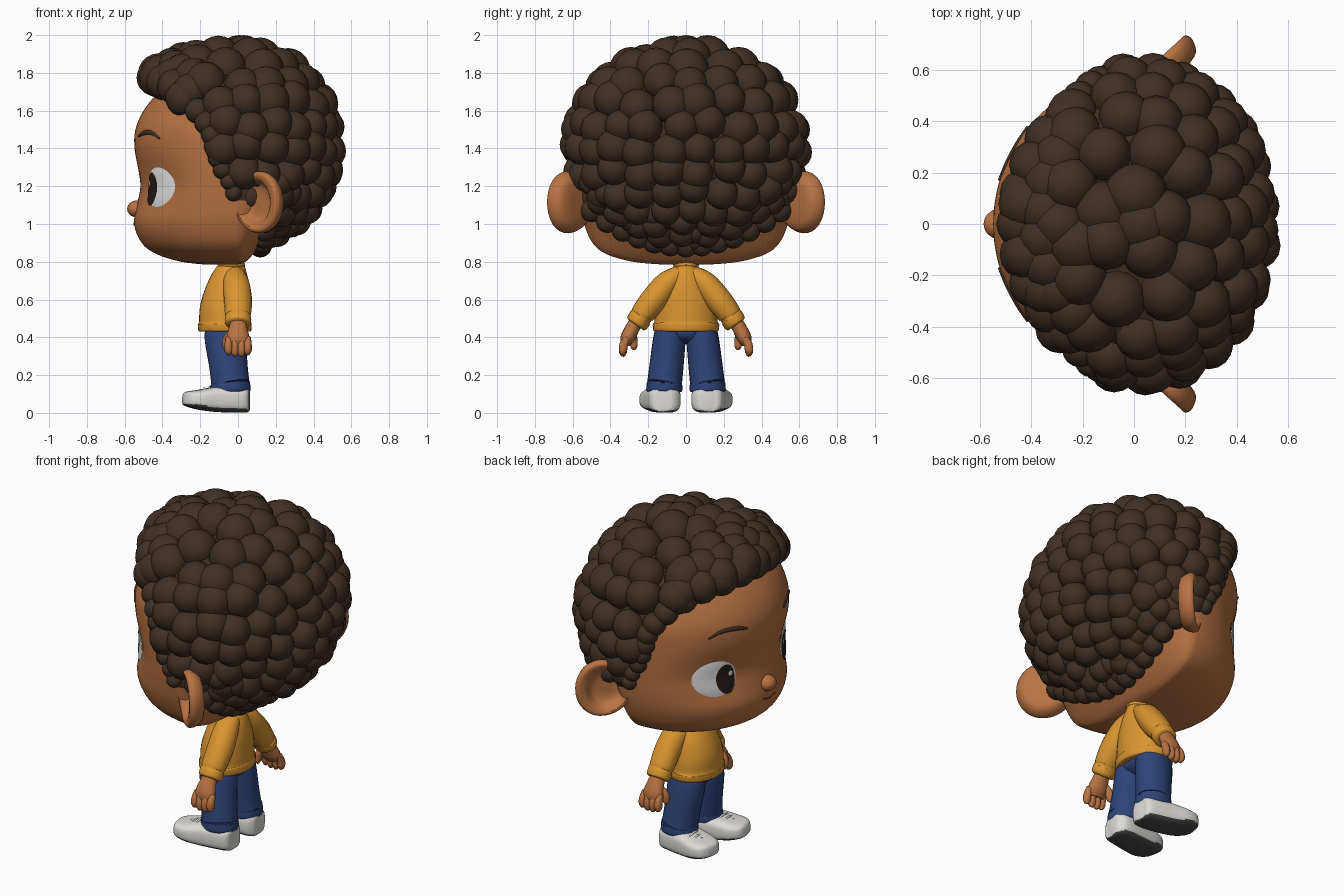
import bpy, math, random
from mathutils import Vector

random.seed(4)
if "Cube" in bpy.data.objects:
    bpy.data.objects.remove(bpy.data.objects["Cube"])


def material(name, rgb):
    m = bpy.data.materials.new(name)
    m.use_nodes = True
    m.diffuse_color = (*rgb, 1)
    m.node_tree.nodes["Principled BSDF"].inputs["Base Color"].default_value = (*rgb, 1)
    return m


HAIR = material("dark brown hair", (.050, .029, .018))
SKIN = material("warm brown skin", (.48, .17, .056))
SHIRT = material("mustard shirt", (.70, .30, .03))
JEANS = material("denim blue", (.027, .058, .19))
SHOE = material("off white shoe", (.72, .71, .67))
SOLE = material("dark grey sole", (.06, .065, .06))
WHITE = material("eye white", (.95, .96, .95))
IRIS = material("dark iris", (.022, .012, .009))
LIP = material("mouth brown", (.18, .05, .025))


def build(name, verts, faces, *mats, rule=None):
    me = bpy.data.meshes.new(name)
    me.from_pydata([tuple(v) for v in verts], [], faces)
    for m in mats:
        me.materials.append(m)
    ob = bpy.data.objects.new(name, me)
    bpy.context.collection.objects.link(ob)
    bpy.context.view_layer.objects.active = ob
    ob.select_set(True)
    bpy.ops.object.mode_set(mode='EDIT')
    bpy.ops.mesh.select_all(action='SELECT')
    bpy.ops.mesh.normals_make_consistent(inside=False)
    bpy.ops.object.mode_set(mode='OBJECT')
    if rule:
        for p in me.polygons:
            p.material_index = rule(p)
    bpy.ops.object.shade_smooth_by_angle(angle=math.radians(50))
    ob.select_set(False)
    return ob


def skin_rings(rings):
    """Join equal closed rings into one capped skin."""
    n = len(rings[0])
    verts = [v for r in rings for v in r]
    faces = [(i * n + j, i * n + (j + 1) % n, (i + 1) * n + (j + 1) % n, (i + 1) * n + j)
             for i in range(len(rings) - 1) for j in range(n)]
    faces += [tuple(range(n)), tuple(range(len(verts) - n, len(verts)))]
    return verts, faces


def spline(rows, steps):
    """Catmull-Rom through rows of numbers."""
    rows = [Vector(r) for r in rows]
    out = []
    for i in range(len(rows) - 1):
        a, b, c, d = rows[max(i - 1, 0)], rows[i], rows[i + 1], rows[min(i + 2, len(rows) - 1)]
        for k in range(steps):
            u = k / steps
            out.append(b + (c - a) * (u / 2) + (a * 2 - b * 5 + c * 4 - d) * (u * u / 2)
                       + (b * 3 - a - c * 3 + d) * (u ** 3 / 2))
    return out + [rows[-1]]


def tube(name, rows, mat, side=1, ref=(1, 0, 0), power=1, n=20, steps=4, extra=(), rule=None):
    """Loft along rows of x, y, z, radius along ref, radius across."""
    rows = spline(rows, steps)
    rings = []
    for i, r in enumerate(rows):
        t = (Vector(rows[min(i + 1, len(rows) - 1)][:3]) - Vector(rows[max(i - 1, 0)][:3])).normalized()
        a = Vector(ref)
        a = (a - t * a.dot(t)).normalized()
        b = t.cross(a)
        ring = []
        for j in range(n):
            c, s = math.cos(math.tau * j / n), math.sin(math.tau * j / n)
            c, s = (math.copysign(abs(q) ** power, q) for q in (c, s))
            p = Vector(r[:3]) + a * (r[3] * c) + b * (r[4] * s)
            ring.append((p.x, p.y * side, p.z))
        rings.append(ring)
    return build(name, *skin_rings(rings), mat, *extra, rule=rule)


def lookup(table, z):
    """Linear interpolation in rows sorted by rising first value."""
    z = min(max(z, table[0][0]), table[-1][0])
    for a, b in zip(table, table[1:]):
        if z <= b[0]:
            u = (z - a[0]) / (b[0] - a[0])
            return [p + (q - p) * u for p, q in zip(a, b)]


def ball(center, radii, n=16, m=10):
    c = Vector(center)
    rings = [[c + Vector((radii[0] * math.sin(q) * math.cos(math.tau * j / n),
                          radii[1] * math.sin(q) * math.sin(math.tau * j / n),
                          radii[2] * math.cos(q))) for j in range(n)]
             for q in [max(.01, math.pi * i / m) if i < m else math.pi - .01 for i in range(m + 1)]]
    return skin_rings(rings)


# Head: height, front depth, back depth, half width
HEAD = spline([(.785, .17, .0, .12), (.80, .30, .04, .28), (.84, .43, .08, .42), (.90, .51, .13, .495),
               (1.0, .55, .21, .54), (1.1, .535, .30, .56), (1.2, .517, .38, .57), (1.3, .53, .43, .575),
               (1.4, .548, .45, .575), (1.5, .543, .45, .57), (1.6, .50, .43, .54), (1.7, .42, .40, .49),
               (1.8, .32, .32, .38), (1.88, .1, .1, .1)], 4)
EYE_T, EYE_Z, EYE_RT, EYE_RZ = .62, 1.195, .24, .105


def face_point(t, z, lift=0):
    """Point on the head at angle t from the front, with shallow eye sockets."""
    _, f, b, w = lookup(HEAD, z)
    p = Vector((-math.cos(t) * (f if math.cos(t) > 0 else b), w * math.sin(t), z))
    near = abs((t + math.pi) % math.tau - math.pi) - EYE_T
    lift -= .02 * math.exp(-(near / .3) ** 2 - ((z - EYE_Z) / .13) ** 2)
    return p + Vector((p.x, p.y, 0)).normalized() * lift


HAIRLINE = [(.8, .09), (1.0, .10), (1.1, .06), (1.14, -.02), (1.2, -.03), (1.3, -.09), (1.4, -.12),
            (1.5, -.14), (1.65, -.25), (1.73, -.45), (1.76, -1)]


def hairline(z):
    return lookup(HAIRLINE, z)[1]


build("head", *skin_rings([[face_point(math.tau * j / 96, r[0]) for j in range(96)] for r in HEAD]),
      SKIN, HAIR, rule=lambda p: int(p.center.x > hairline(p.center.z) + .01
                                     and p.center.z > .9 + .7 * p.center.y ** 2))
build("nose", *ball((-.535, 0, 1.08), (.052, .055, .045)), SKIN)
tube("mouth", [(*face_point(t / 10, .995 + .012 * t * t, .001), .004, .004) for t in (-1, -.5, 0, .5, 1)],
     LIP, ref=(0, 0, 1), n=8)

# Hair: rows of overlapping curls, large on the crown and small at the nape
curls = [(Vector((x, y, z)), .12) for x, y, z in ((.03, 0, 1.88), (-.12, .05, 1.86), (-.22, -.08, 1.855))]
th = .22
while th < 3.05:
    r = .12 - .03 * min(1, th / 1.5) - .018 * max(0, th - 1.8)
    n = max(4, round(math.tau * .53 * math.sin(th) / (1.6 * r)))
    off = random.random()
    for j in range(n):
        a = math.tau * (j + off + random.uniform(-.14, .14)) / n
        q = th + random.uniform(-.05, .05)
        nx, ny, nz = math.sin(q) * math.cos(a), math.sin(q) * math.sin(a), math.cos(q)
        p = Vector((.03 + (.545 - r) * nx, (.67 - r) * ny, 1.42 + (.58 - r) * nz))
        # Sweep the front forward into a quiff
        front = -min(0, nx) * min(1, max(0, (p.z - 1.45) / .25))
        p += Vector((-.2 * front, 0, .06 * front))
        if p.x > hairline(p.z):
            curls.append((p, r * random.uniform(.96, 1.08)))
    th += 1.45 * r / .54
# Fringe over the forehead
for k in range(-8, 9):
    t = k * .12
    if k % 2 == 0:
        curls.append((Vector((-.44 * math.cos(t), .5 * math.sin(t), 1.775 - .11 * math.sin(t) ** 2)), .097))
    else:
        curls.append((Vector((-.35 * math.cos(t), .45 * math.sin(t), 1.83 - .1 * math.sin(t) ** 2)), .105))
for side in (1, -1):
    # Temple and sideburn curls
    for k in range(9):
        z = 1.66 - .062 * k
        _, f, b, w = lookup(HEAD, z)
        x = hairline(z)
        curls.append((Vector((x, side * w * math.sqrt(1 - (x / f) ** 2), z)), .072 - .0035 * k))
# Nape curls from ear to ear
for row in range(3):
    for k in range(-6, 7):
        y = (k + row % 2 / 2) * .083
        z = .885 + .75 * y * y + .075 * row
        _, f, b, w = lookup(HEAD, z)
        x = b * math.sqrt(max(.05, 1 - (y / w) ** 2)) + .015 * row
        curls.append((Vector((x, y, z)), .062 + .004 * row))
verts, faces = [], []
for p, r in curls:
    v, f = ball(p, (r, r, r))
    faces += [tuple(i + len(verts) for i in q) for q in f]
    verts += v
build("curly_hair", verts, faces, HAIR)


def eye_patch(name, t0, z0, rt, rz, lift, mat, side):
    rings = []
    for k in range(9):
        ring = []
        for j in range(28):
            a, r = math.tau * j / 28, 1 - k / 8.1
            t, z = t0 + rt * r * math.cos(a), z0 + rz * r * math.sin(a)
            d = 1 - ((t - EYE_T) / EYE_RT) ** 2 - ((z - EYE_Z) / EYE_RZ) ** 2
            p = face_point(t, z, lift + .018 * max(0, d))
            ring.append((p.x, p.y * side, p.z))
        rings.append(ring)
    v, f = skin_rings(rings)
    ob = build(name, v, f[:-2] + f[-1:], mat)
    # Open plate: make it face outward
    if sum(p.normal.x * p.area for p in ob.data.polygons) > 0:
        ob.data.flip_normals()


# Ear bowl: radius, height
EAR = [(.05, -.062), (.5, -.06), (.85, -.045), (1, 0), (.97, .028), (.86, .034), (.72, .018),
       (.58, -.012), (.35, -.024), (.05, -.024)]

for side, label in ((-1, "left_"), (1, "right_")):
    eye_patch(label + "eye", EYE_T, EYE_Z, EYE_RT, EYE_RZ, .003, WHITE, side)
    eye_patch(label + "iris", .505, 1.185, .105, .088, .006, IRIS, side)
    eye_patch(label + "eye_glint", .45, 1.215, .022, .016, .009, WHITE, side)
    tube(label + "eyebrow", [(*face_point(t, z, -.001), r, .009) for t, z, r in
                             ((.30, 1.465, .006), (.42, 1.482, .013), (.58, 1.482, .011), (.72, 1.452, .004))],
         HAIR, side, ref=(0, 0, 1), n=10)

    # Ear
    rings = []
    for i, (r, h) in enumerate(spline(EAR, 3)):
        shift = -.02 if i > 15 else 0
        ring = []
        for j in range(32):
            c, s = math.cos(math.tau * j / 32), math.sin(math.tau * j / 32)
            u, v = .158 * r * c + shift, .163 * r * s * (1 + .08 * c)
            ring.append((.112 + .74 * u - .67 * h, side * (.612 + .67 * u + .74 * h), 1.115 + v))
        rings.append(ring)
    build(label + "ear", *skin_rings(rings), SKIN)

    # Sleeve with cuff
    tube(label + "sleeve", [(-.02, .03, .745, .05, .04), (-.01, .10, .685, .07, .065), (0, .17, .60, .074, .07),
                            (0, .225, .53, .07, .064), (0, .236, .512, .066, .058), (0, .243, .503, .07, .062),
                            (0, .260, .475, .068, .06), (0, .266, .466, .055, .05)], SHIRT, side)

    # Hand with fingers and thumb
    tube(label + "palm", [(0, .262, .485, .04, .036), (0, .285, .445, .05, .038),
                          (0, .31, .395, .06, .038), (0, .322, .36, .05, .024)], SKIN, side)
    for k in range(4):
        x = -.05 + .034 * k
        tip = .325 - .008 * (k in (1, 2))
        tube(label + "finger_%d" % (k + 1), [(x, .31, .40, .016, .018), (x, .33, .36, .021, .024),
                                             (x, .333, tip, .02, .021), (x, .326, tip - .018, .006, .006)],
             SKIN, side, n=10)
    tube(label + "thumb", [(-.03, .285, .43, .018, .018), (-.058, .278, .39, .022, .022),
                           (-.062, .276, .35, .019, .019), (-.06, .276, .333, .006, .006)], SKIN, side, n=10)

    # Trouser leg with hem
    tube(label + "trouser_leg", [(-.068, .08, .45, .105, .078), (-.066, .088, .39, .11, .086),
                                 (-.052, .102, .26, .102, .09), (-.041, .113, .16, .101, .092),
                                 (-.04, .114, .155, .104, .094), (-.039, .115, .115, .104, .094),
                                 (-.039, .115, .112, .08, .07)], JEANS, side, n=24)

    # Shoe with rounded heel, dark underside and laces
    tube(label + "shoe", [(.062, .11, .068, .052, .03), (.054, .11, .068, .063, .058), (.03, .112, .068, .067, .08),
                          (-.03, .118, .07, .068, .09), (-.12, .133, .071, .066, .094), (-.2, .15, .07, .054, .097),
                          (-.255, .161, .073, .043, .083), (-.28, .166, .075, .035, .058),
                          (-.29, .168, .076, .022, .03)],
         SHOE, side, ref=(0, 0, 1), power=.6, n=36, extra=(SOLE,),
         rule=lambda p: int(p.normal.z < -.5 and p.center.z < .06))
    for k in range(3):
        x, y, z = -.15 - .028 * k, .137 + .006 * k, .138 - .009 * k
        tube(label + "lace_%d" % (k + 1), [(x, y - .045, z - .012, .005, .005), (x, y, z, .006, .006),
                                           (x, y + .045, z - .012, .005, .005)], SHOE, side, n=8)

# Torso, collar, hips and neck
tube("shirt", [(-.07, 0, .43, .125, .155), (-.07, 0, .436, .14, .172), (-.07, 0, .47, .142, .176),
               (-.07, 0, .482, .136, .168), (-.068, 0, .55, .134, .162), (-.055, 0, .64, .12, .14),
               (-.042, 0, .72, .098, .10), (-.035, 0, .77, .075, .068), (-.035, 0, .79, .062, .058)],
     SHIRT, n=32)
tube("collar", [(-.035 + .064 * math.cos(a), .06 * math.sin(a), .785, .012, .009)
                for a in [math.tau * i / 16 for i in range(17)]], SHIRT, ref=(0, 0, 1), n=8, steps=2)
build("hips", *ball((-.067, 0, .43), (.106, .155, .065), 24, 12), JEANS)
tube("neck", [(-.035, 0, .74, .055, .05), (-.035, 0, .79, .052, .048), (-.035, 0, .85, .06, .055)], SKIN)
